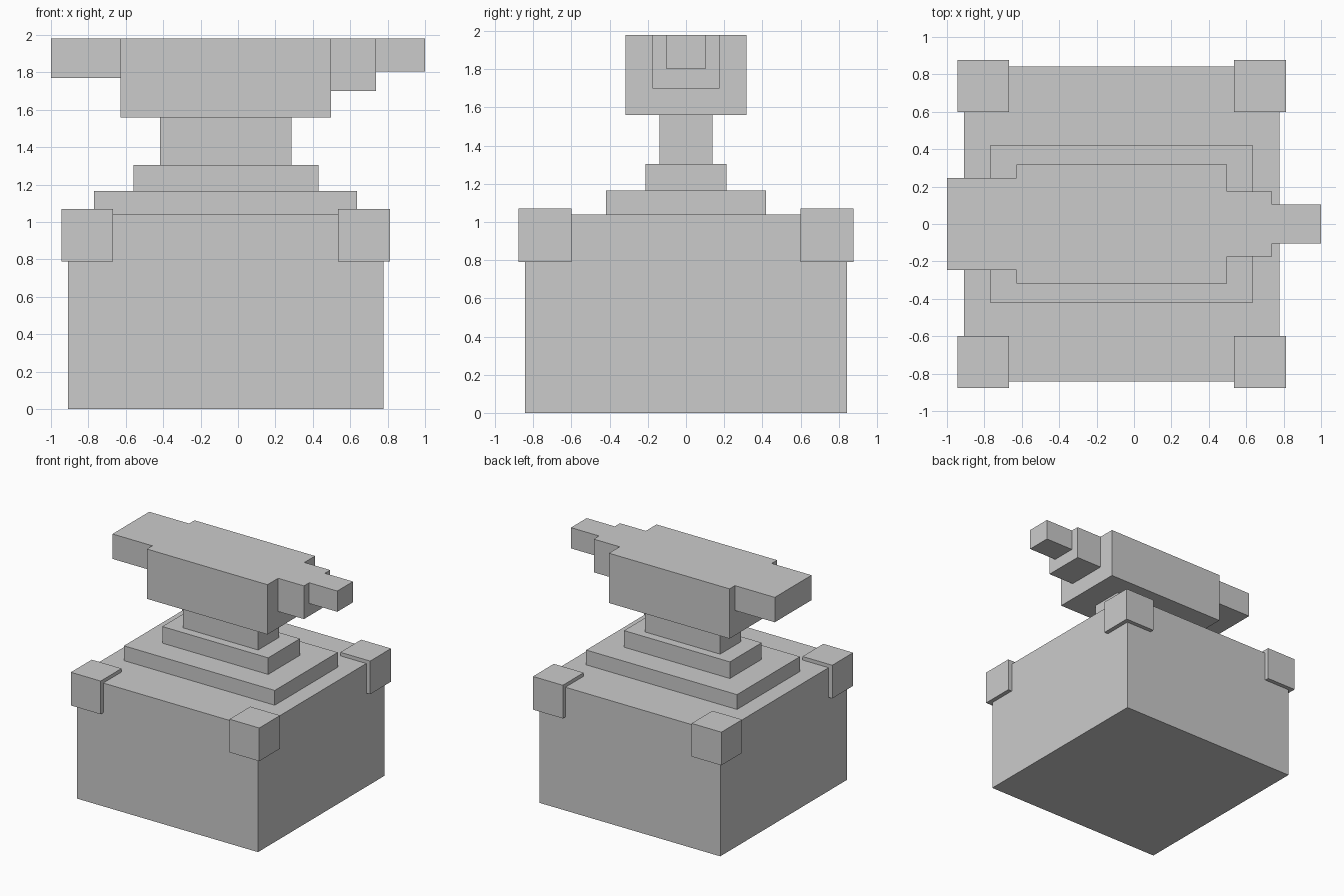
import bpy

default = bpy.data.objects.get("Cube")
if default:
    bpy.data.objects.remove(default, do_unlink=True)

# Single grey material
grey = bpy.data.materials.new("plain grey")
grey.use_nodes = True
colour = (0.6, 0.6, 0.6, 1)
grey.diffuse_color = colour
grey.node_tree.nodes["Principled BSDF"].inputs["Base Color"].default_value = colour


def box(name, x0, x1, y0, y1, z0, z1):
    """Axis-aligned block spanning the given limits."""
    bpy.ops.mesh.primitive_cube_add(size=1)
    obj = bpy.context.object
    obj.name = obj.data.name = name
    obj.location = ((x0 + x1) / 2, (y0 + y1) / 2, (z0 + z1) / 2)
    obj.scale = (x1 - x0, y1 - y0, z1 - z0)
    bpy.ops.object.transform_apply(location=True, rotation=False, scale=True)
    obj.data.materials.append(grey)
    return obj


# Centred blocks: name, x from, x to, half depth, z from, z to
blocks = [
    ("base_block", -0.91, 0.777, 0.843, 0, 1.04),
    ("foot_lower_step", -0.77, 0.637, 0.42, 1.04, 1.165),
    ("foot_upper_step", -0.558, 0.43, 0.212, 1.165, 1.305),
    ("waist", -0.417, 0.286, 0.14, 1.305, 1.56),
    ("anvil_body", -0.628, 0.497, 0.317, 1.56, 1.98),
    ("heel", -1.0, -0.628, 0.245, 1.77, 1.98),
    ("horn_root", 0.497, 0.738, 0.175, 1.70, 1.98),
    ("horn_tip", 0.738, 1.0, 0.105, 1.805, 1.98),
]
for name, x0, x1, half, z0, z1 in blocks:
    box(name, x0, x1, -half, half, z0, z1)

# Corner caps wrapped over the four top corners of the base
for x_side, x0 in (("right", -0.945), ("left", 0.535)):
    for y_side, y0 in (("front", -0.878), ("back", 0.6)):
        box(f"corner_cap_{y_side}_{x_side}",
            x0, x0 + 0.278, y0, y0 + 0.278, 0.79, 1.07)
